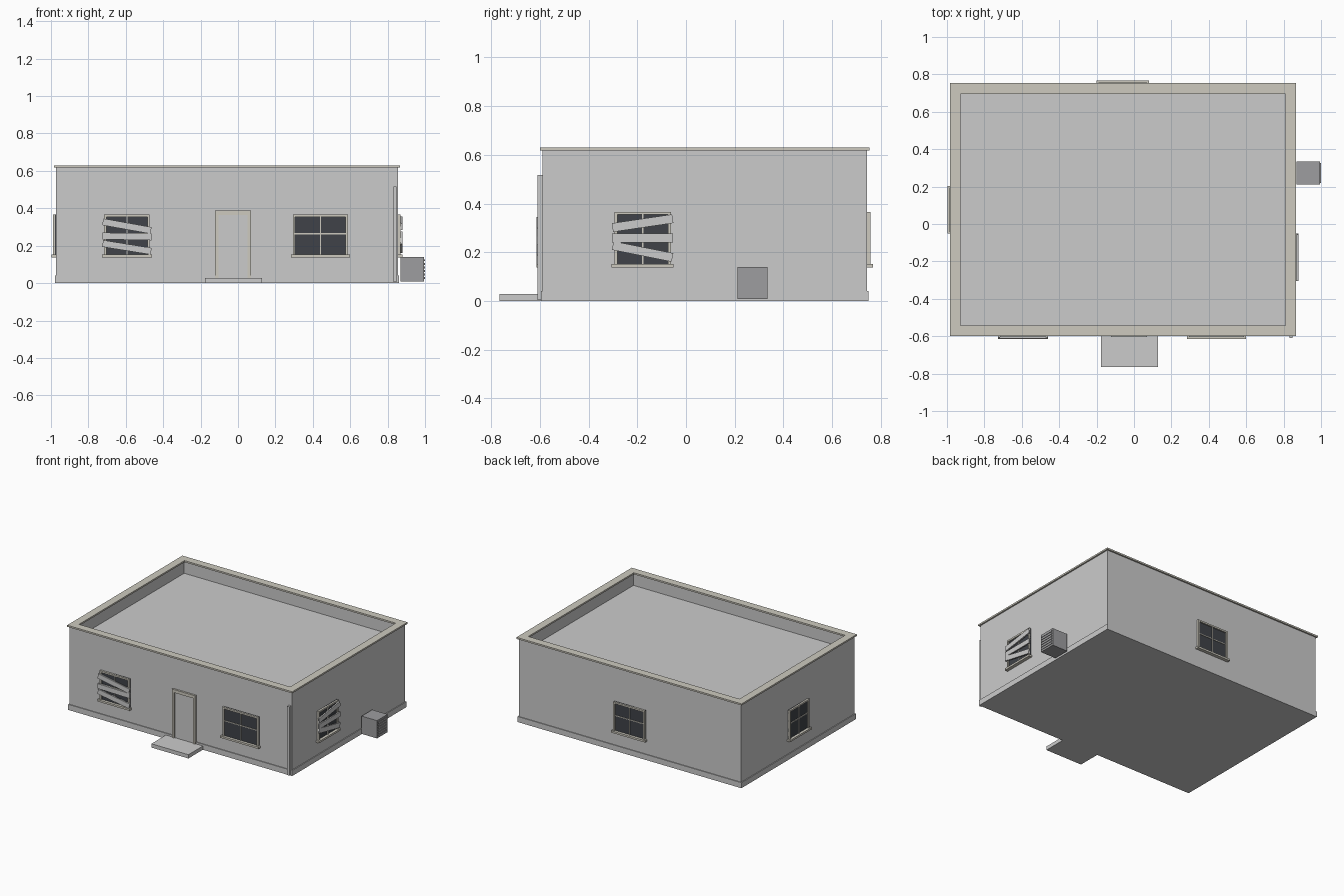
import bpy, math
from mathutils import Matrix, Vector

if "Cube" in bpy.data.objects:
    bpy.data.objects.remove(bpy.data.objects["Cube"])


def material(name, rgb):
    m = bpy.data.materials.new(name)
    m.diffuse_color = (*rgb, 1)
    m.use_nodes = True
    m.node_tree.nodes["Principled BSDF"].inputs["Base Color"].default_value = m.diffuse_color
    return m


TRIM = material("pale_trim", (0.61, 0.59, 0.52))
GLASS = material("dark_glass", (0.05, 0.055, 0.065))
METAL = material("grey_metal", (0.34, 0.34, 0.35))


def box(name, lo, hi, mat=None, frame=Matrix(), tilt=0.0):
    """Box between two corners, tilted about its own depth axis, then placed by frame."""
    lo, hi = Vector(lo), Vector(hi)
    bpy.ops.mesh.primitive_cube_add(size=1)
    ob = bpy.context.object
    ob.name = name
    size = Matrix.Diagonal((*(hi - lo), 1))
    ob.data.transform(frame @ Matrix.Translation((lo + hi) / 2)
                      @ Matrix.Rotation(tilt, 4, 'Y') @ size)
    if mat:
        ob.data.materials.append(mat)
    return ob


def ring(name, outer, border, z0, z1, mat=None):
    """Rectangular ring with mitre-free outer and inner walls."""
    x0, y0, x1, y1 = outer
    b = border
    rects = [(x0, y0, x1, y1), (x0 + b, y0 + b, x1 - b, y1 - b)]
    verts = [(x, y, z) for (a, c, d, e) in rects for z in (z0, z1)
             for x, y in ((a, c), (d, c), (d, e), (a, e))]
    faces = []
    for i in range(4):
        j = (i + 1) % 4
        faces += [(i, j, j + 4, i + 4), (8 + j, 8 + i, 12 + i, 12 + j),
                  (4 + i, 4 + j, 12 + j, 12 + i), (j, i, 8 + i, 8 + j)]
    me = bpy.data.meshes.new(name)
    me.from_pydata(verts, [], faces)
    ob = bpy.data.objects.new(name, me)
    bpy.context.collection.objects.link(ob)
    if mat:
        me.materials.append(mat)


# Building outline
X0, X1, Y0, Y1 = -0.973, 0.855, -0.589, 0.742
DECK = 0.53

# Main body, parapet, coping and plinth
box("main_body", (X0, Y0, 0), (X1, Y1, DECK))
ring("parapet", (X0, Y0, X1, Y1), 0.037, DECK, 0.619)
ring("coping", (X0 - 0.011, Y0 - 0.011, X1 + 0.011, Y1 + 0.011), 0.057, 0.618, 0.63, TRIM)
box("plinth", (X0 - 0.006, Y0 - 0.006, 0), (X1 + 0.006, Y1 + 0.006, 0.041))


def wall_frame(x, y, degrees):
    """Local x runs along the wall, local -y points outward."""
    return Matrix.Translation((x, y, 0)) @ Matrix.Rotation(math.radians(degrees), 4, 'Z')


def window(name, frame, w, planks=()):
    h, z0, z1, t = w / 2, 0.15, 0.366, 0.012
    box(name + "_glass", (-h, -0.005, z0), (h, 0.01, z1), GLASS, frame)
    for s, label in ((-1, "left"), (1, "right")):
        a, b = sorted((s * h, s * (h - t)))
        box(f"{name}_{label}_jamb", (a, -0.015, z0), (b, 0.005, z1), TRIM, frame)
    box(name + "_head", (-h + t, -0.015, z1 - t), (h - t, 0.005, z1), TRIM, frame)
    box(name + "_sill", (-h - 0.011, -0.025, z0 - 0.012), (h + 0.011, 0.005, z0 + 0.002), TRIM, frame)
    mid = (z0 + z1) / 2 + 0.006
    box(name + "_mullion", (-0.003, -0.01, z0), (0.003, 0.005, z1 - t), TRIM, frame)
    box(name + "_glazing_bar", (-h + t, -0.009, mid - 0.003), (h - t, 0.005, mid + 0.003), TRIM, frame)
    # Nailed boards, given by their centre heights at the left and right ends
    for i, (zl, zr) in enumerate(planks):
        zc, k = (zl + zr) / 2, h + 0.009
        box(f"{name}_plank_{i + 1}", (-k, -0.024, zc - 0.018), (k, -0.014, zc + 0.018),
            None, frame, -math.atan2(zr - zl, 2 * k))


window("front_left_window", wall_frame(-0.594, Y0, 0), 0.244,
       ((0.328, 0.281), (0.252, 0.247), (0.212, 0.170)))
window("front_right_window", wall_frame(0.441, Y0, 0), 0.294)
window("right_window", wall_frame(X1, -0.178, 90), 0.232,
       ((0.301, 0.338), (0.259, 0.259), (0.228, 0.178)))
window("back_window", wall_frame(-0.06, Y1, 180), 0.258)
window("left_window", wall_frame(X0, 0.075, -90), 0.232)

# Door with casing and step
door = wall_frame(-0.026, Y0, 0)
box("door_panel", (-0.078, -0.006, 0.027), (0.078, 0.01, 0.366), None, door)
for s, label in ((-1, "left"), (1, "right")):
    a, b = sorted((s * 0.096, s * 0.077))
    box(f"door_{label}_jamb", (a, -0.014, 0.027), (b, 0.005, 0.388), TRIM, door)
box("door_head", (-0.077, -0.014, 0.365), (0.077, 0.005, 0.388), TRIM, door)
box("door_step", (-0.176, -0.765, 0), (0.128, Y0, 0.028))

# Rainwater pipe on the front right corner
box("downpipe", (0.831, Y0 - 0.02, 0.005), (0.848, Y0 + 0.004, 0.517))

# Wall mounted cooling unit with a slatted grille
box("cooling_unit", (0.868, 0.211, 0.008), (0.995, 0.335, 0.14), METAL)
for i in range(6):
    z = 0.022 + i * 0.019
    box(f"cooling_slat_{i + 1}", (0.994, 0.22, z), (0.999, 0.326, z + 0.01), METAL)

# Centre the model so its longest side spans -1 to 1
for ob in bpy.context.scene.objects:
    ob.select_set(False)
